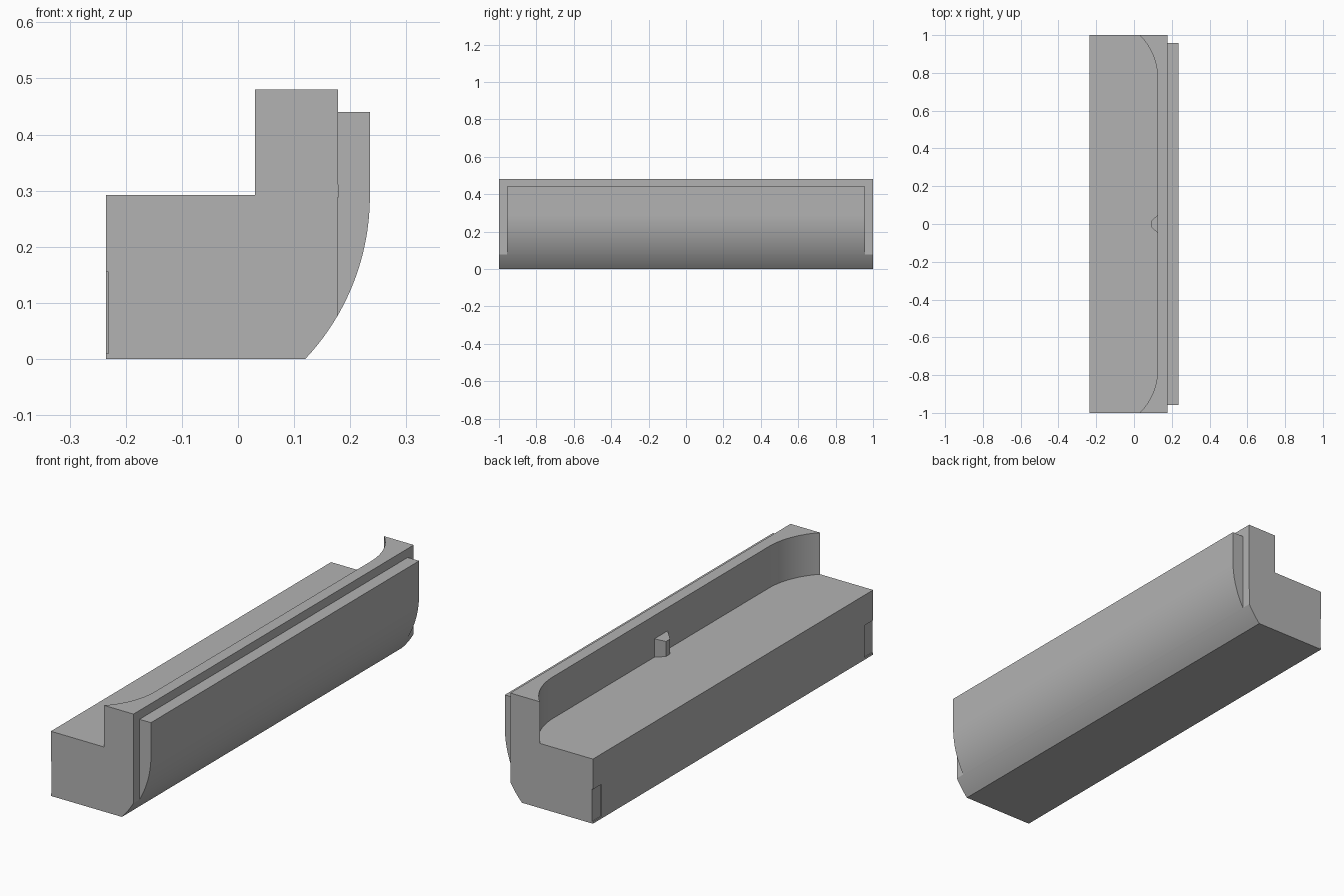
import bpy, bmesh, math
from mathutils import Vector

if "Cube" in bpy.data.objects:
    bpy.data.objects.remove(bpy.data.objects["Cube"])

grey = bpy.data.materials.new("plain_grey")
grey.diffuse_color = (0.45, 0.45, 0.45, 1)
grey.use_nodes = True
grey.node_tree.nodes["Principled BSDF"].inputs["Base Color"].default_value = grey.diffuse_color


def prism(name, points, offset):
    """Extrude a closed outline of 3D points along an offset."""
    bm = bmesh.new()
    face = bm.faces.new([bm.verts.new(p) for p in points])
    out = bmesh.ops.extrude_face_region(bm, geom=[face])
    verts = [g for g in out["geom"] if isinstance(g, bmesh.types.BMVert)]
    bmesh.ops.translate(bm, verts=verts, vec=Vector(offset))
    bmesh.ops.recalc_face_normals(bm, faces=bm.faces)
    mesh = bpy.data.meshes.new(name)
    bm.to_mesh(mesh)
    bm.free()
    mesh.materials.append(grey)
    obj = bpy.data.objects.new(name, mesh)
    bpy.context.collection.objects.link(obj)
    return obj


def activate(obj):
    bpy.ops.object.select_all(action='DESELECT')
    obj.select_set(True)
    bpy.context.view_layer.objects.active = obj


def cut(obj, cutter):
    """Subtract the cutter and remove it."""
    cutter.hide_render = True
    mod = obj.modifiers.new("cut", 'BOOLEAN')
    mod.operation = 'DIFFERENCE'
    mod.solver = 'EXACT'
    mod.object = cutter
    activate(obj)
    bpy.ops.object.modifier_apply(modifier=mod.name)
    bpy.data.objects.remove(cutter)


def smooth(obj):
    activate(obj)
    bpy.ops.object.shade_smooth_by_angle(angle=math.radians(25))


# Shared outer curve: a circle tangent to the vertical front of the panel
R = 0.423


def outer_x(z):
    return 0.235 - R + math.sqrt(R * R - (0.29 - z) ** 2)


def curve(z0, z1, n):
    zs = [z0 + (z1 - z0) * i / n for i in range(n + 1)]
    return [(outer_x(z), z) for z in zs]


# Main body: full-height block with a rounded lower edge
profile = [(-0.235, 0)] + curve(0, 0.077, 6) + [(0.178, 0.48), (-0.235, 0.48)]
body = prism("body", [(x, -1, z) for x, z in profile], (0, 2, 0))

# Open bay behind the wall, with curved ends
r, yc = 0.326, 0.77
top = math.asin(0.23 / r)
arc = [(0.125 - r + r * math.cos(top * i / 12), yc + r * math.sin(top * i / 12))
       for i in range(13)]
side = arc + [(0.03, 1.1), (-0.4, 1.1)]
outline = side + [(x, -y) for x, y in reversed(side)]
cut(body, prism("bay_cutter", [(x, y, 0.292) for x, y in outline], (0, 0, 0.4)))

# Shallow recesses at both ends of the rear face
for s in (-1, 1):
    notch = [(-0.3, 0.94), (-0.231, 0.94), (-0.231, 1.05), (-0.3, 1.05)]
    cut(body, prism("notch_cutter", [(x, s * y, 0.01) for x, y in notch], (0, 0, 0.145)))
smooth(body)

# Raised outer panel following the curve
profile = [(0.178, 0.44)] + curve(0.077, 0.29, 20) + [(0.235, 0.44)]
panel = prism("outer_panel", [(x, -0.957, z) for x, z in profile], (0, 1.914, 0))
smooth(panel)

# Small tapered catch on the inside of the wall
catch = prism("catch", [(0.125, 0.047, 0.292), (0.09, 0.015, 0.292),
                        (0.09, -0.015, 0.292), (0.125, -0.047, 0.292)], (0, 0, 0.083))
for v in catch.data.vertices:
    if v.co.z > 0.3 and v.co.x < 0.1:
        v.co.z = 0.36
